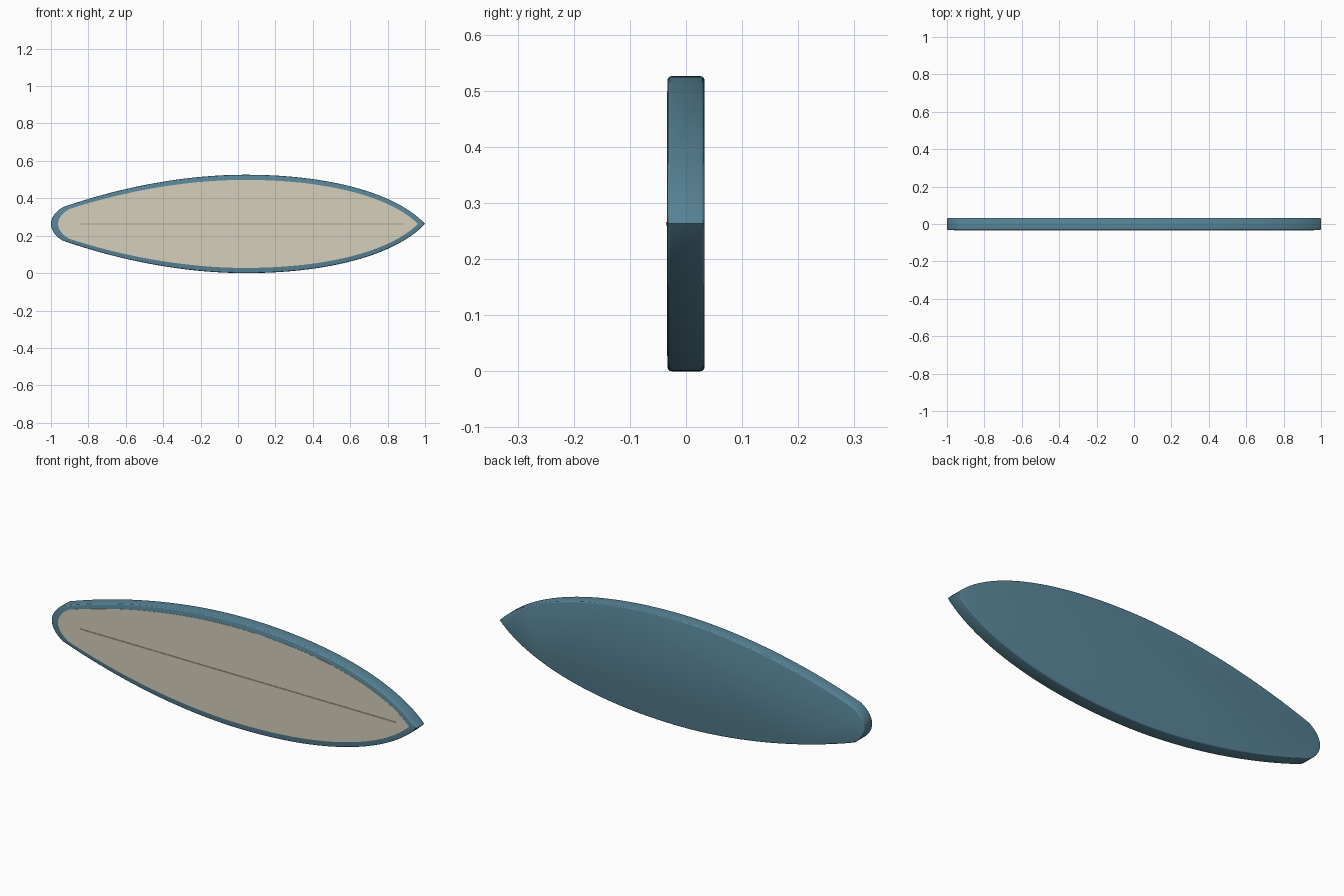
import bpy, bmesh
from mathutils import Vector
from mathutils.geometry import interpolate_bezier

if "Cube" in bpy.data.objects:
    bpy.data.objects.remove(bpy.data.objects["Cube"])

CZ = 0.263  # height of the board's centreline


def material(name, rgb):
    m = bpy.data.materials.new(name)
    m.diffuse_color = (*rgb, 1)
    m.use_nodes = True
    m.node_tree.nodes["Principled BSDF"].inputs["Base Color"].default_value = m.diffuse_color
    return m


def half_outline():
    # tail round, long rail, nose: (x, half width) bezier segments
    segs = [((-1, 0), (-1, .035), (-.975, .065), (-.94, .088), 8),
            ((-.94, .088), (-.65, .19), (-.3, .263), (.04, .263), 24),
            ((.04, .263), (.5, .263), (.85, .16), (1, 0), 28)]
    pts = []
    for a, b, c, d, n in segs:
        pts += [p.to_2d() for p in interpolate_bezier(
            *(Vector((*q, 0)) for q in (a, b, c, d)), n)][:-1]
    return pts + [Vector((1, 0))]


def outline(inset_x=1.0, inset_z=1.0):
    top = half_outline()
    full = top + [Vector((p.x, -p.y)) for p in reversed(top[1:-1])]
    return [(p.x * inset_x, p.y * inset_z + CZ) for p in full]


def slab(name, pts, y0, y1, mat, bevel=0.0):
    bm = bmesh.new()
    caps = [bm.faces.new([bm.verts.new((x, y, z)) for x, z in pts]) for y in (y0, y1)]
    n = len(pts)
    a, b = (list(f.verts) for f in caps)
    for i in range(n):
        j = (i + 1) % n
        bm.faces.new((a[i], b[i], b[j], a[j]))
    bmesh.ops.recalc_face_normals(bm, faces=bm.faces)
    if bevel:
        edges = [e for f in caps for e in f.edges]
        bmesh.ops.bevel(bm, geom=edges, offset=bevel, segments=3, profile=0.5,
                        affect='EDGES', clamp_overlap=True)
    me = bpy.data.meshes.new(name)
    bm.to_mesh(me)
    bm.free()
    ob = bpy.data.objects.new(name, me)
    bpy.context.collection.objects.link(ob)
    me.materials.append(mat)
    bpy.ops.object.select_all(action='DESELECT')
    ob.select_set(True)
    bpy.context.view_layer.objects.active = ob
    bpy.ops.object.shade_smooth_by_angle(angle=0.5)
    return ob


teal = material("teal", (.10, .24, .32))
cream = material("cream", (.66, .62, .50))
wood = material("wood", (.50, .35, .20))

# board body with softened rails
slab("board_body", outline(), -.033, .033, teal, .007)
# pale deck panel on the front face
slab("deck_panel", outline(.962, .895), -.034, -.030, cream)
# thin centre stringer
slab("stringer", [(-.84, CZ - .003), (.89, CZ - .003), (.89, CZ + .003), (-.84, CZ + .003)],
     -.0355, -.031, wood)
